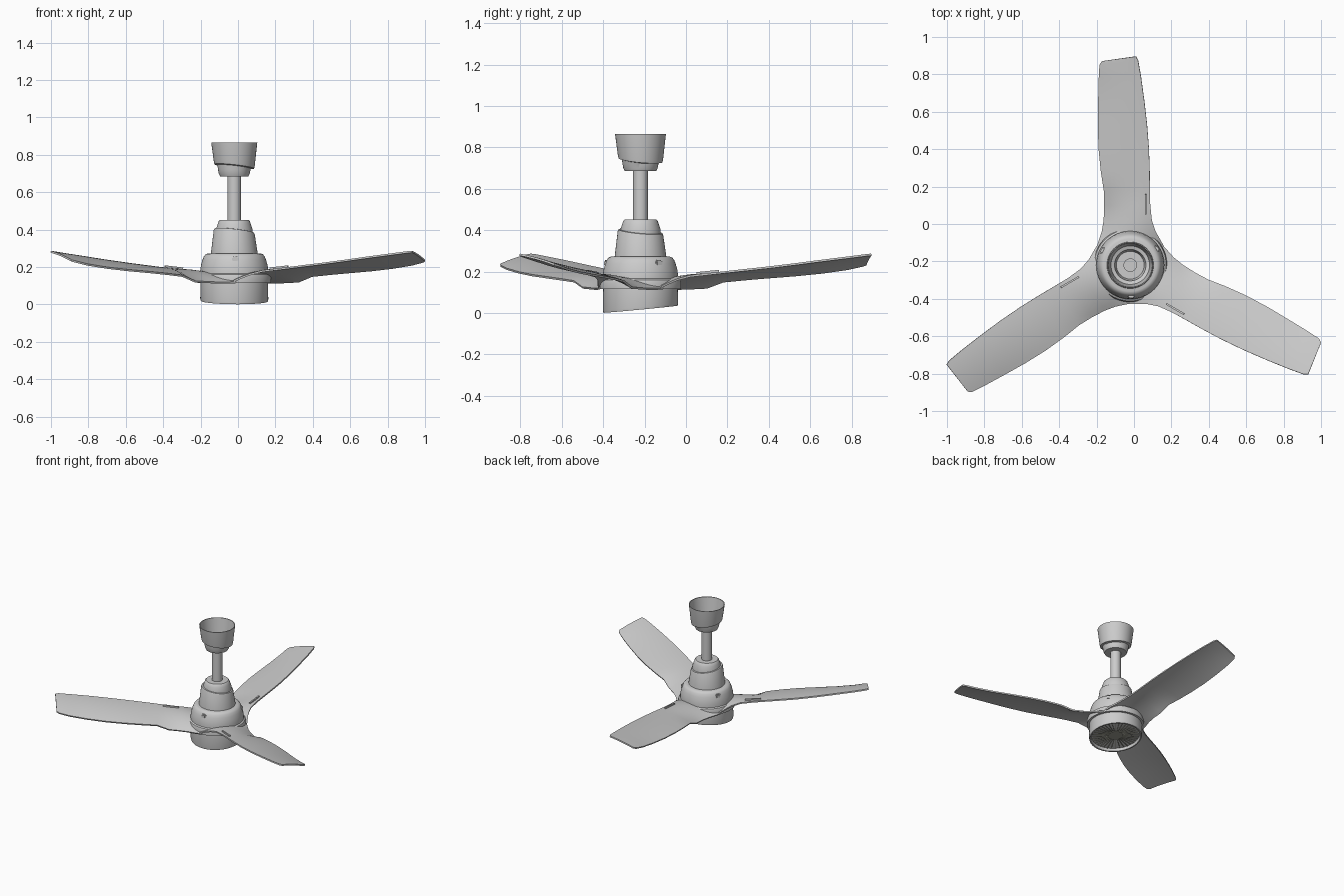
import bpy, bmesh, math
from mathutils import Matrix, Vector

if "Cube" in bpy.data.objects:
    bpy.data.objects.remove(bpy.data.objects["Cube"])

CENTRE = Vector((-0.02, -0.22, 0))


def finish(name, bm, angle=30):
    bmesh.ops.recalc_face_normals(bm, faces=bm.faces)
    mesh = bpy.data.meshes.new(name)
    bm.to_mesh(mesh)
    bm.free()
    ob = bpy.data.objects.new(name, mesh)
    bpy.context.collection.objects.link(ob)
    ob.location = CENTRE
    bpy.ops.object.select_all(action='DESELECT')
    ob.select_set(True)
    bpy.context.view_layer.objects.active = ob
    bpy.ops.object.shade_smooth_by_angle(angle=math.radians(angle))
    return ob


def lathe(name, profile, n=64):
    """Profile points are (radius, z) or (radius, z, x slope, y slope)."""
    bm = bmesh.new()
    rings = []
    for p in profile:
        r, z, sx, sy = (*p, 0, 0)[:4] if len(p) == 2 else p
        if r == 0:
            rings.append([bm.verts.new((0, 0, z))] * n)
            continue
        ring = []
        for i in range(n):
            a = math.tau * i / n
            x, y = r * math.cos(a), r * math.sin(a)
            ring.append(bm.verts.new((x, y, z + sx * x + sy * y)))
        rings.append(ring)
    for lo, hi in zip(rings, rings[1:]):
        for i in range(n):
            j = (i + 1) % n
            quad = dict.fromkeys((lo[i], lo[j], hi[j], hi[i]))
            bm.faces.new(list(quad))
    return finish(name, bm)


def add_box(bm, size, matrix):
    bmesh.ops.create_cube(bm, size=1, matrix=matrix @ Matrix.Diagonal((*size, 1)))


# Ceiling canopy: open, thin-walled, with a slanted lower lip
T = (-0.11, -0.09)
lathe("ceiling_canopy", [
    (0, 0.685), (0.076, 0.685), (0.083, 0.70), (0.087, 0.722),
    (0.09, 0.735, *T), (0.106, 0.738, *T), (0.109, 0.75, *T), (0.123, 0.865),
    (0.118, 0.865), (0.103, 0.752, *T), (0.084, 0.745, *T), (0.074, 0.695), (0, 0.695)])

# Down rod
lathe("down_rod", [(0, 0.42), (0.036, 0.42), (0.036, 0.71), (0, 0.71)], 32)

# Upper cap above the motor
lathe("rod_cap", [
    (0, 0.37), (0.098, 0.37), (0.097, 0.405), (0.088, 0.43),
    (0.083, 0.445), (0.076, 0.452), (0, 0.452)])

# Tapered neck with slanted top edge
lathe("motor_neck", [
    (0, 0.26), (0.126, 0.26), (0.124, 0.28), (0.11, 0.385, *T),
    (0.106, 0.394, *T), (0.095, 0.396, *T), (0, 0.396)])

# Motor housing with rounded shoulder
lathe("motor_housing", [
    (0, 0.13), (0.182, 0.13), (0.182, 0.18), (0.178, 0.21), (0.17, 0.238),
    (0.162, 0.258), (0.152, 0.269), (0.14, 0.273), (0, 0.273)])

# Flange that the blades grow out of
lathe("blade_flange", [
    (0, 0.115), (0.196, 0.115), (0.197, 0.145), (0.192, 0.16), (0.18, 0.167), (0, 0.167)])

# Lower cup, cut off at a slant with a recessed underside
S = (-0.01, 0.095)
lathe("lower_cup", [
    (0, 0.118), (0.18, 0.118), (0.182, 0.03, *S), (0.179, 0.018, *S),
    (0.17, 0.018, *S), (0.166, 0.038, *S), (0, 0.038)])

# Radial grille in the recess
bm = bmesh.new()
shear = Matrix.Identity(4)
shear[2][0], shear[2][1] = S
for i in range(36):
    m = Matrix.Translation((0, 0, 0.036)) @ shear @ Matrix.Rotation(math.tau * i / 36, 4, 'Z')
    add_box(bm, (0.115, 0.004, 0.006), m @ Matrix.Translation((0.105, 0, 0)))
bmesh.ops.create_cone(bm, cap_ends=True, segments=32, radius1=0.05, radius2=0.05, depth=0.008,
                      matrix=Matrix.Translation((0, 0, 0.036)) @ shear)
grille = finish("bottom_grille", bm)
mat = bpy.data.materials.new("grille_tint")
mat.diffuse_color = (0.3, 0.3, 0.25, 1)
mat.use_nodes = True
mat.node_tree.nodes["Principled BSDF"].inputs["Base Color"].default_value = mat.diffuse_color
grille.data.materials.append(mat)

# Small tabs on the housing shoulder
for k in range(3):
    bm = bmesh.new()
    m = Matrix.Rotation(math.radians(-88 + 120 * k), 4, 'Z') @ Matrix.Translation((0.16, 0, 0.24))
    add_box(bm, (0.032, 0.036, 0.03), m)
    bmesh.ops.bevel(bm, geom=bm.edges[:], offset=0.006, segments=2, affect='EDGES')
    finish(f"housing_tab_{k + 1}", bm)

# Blade sections: left x, y, z, then right x, y, z, then camber
SECTIONS = [
    (-0.18, 0.09, 0.118, 0.18, 0.10, 0.125, 0.035),
    (-0.163, 0.14, 0.116, 0.158, 0.14, 0.145, 0.035),
    (-0.15, 0.18, 0.116, 0.135, 0.18, 0.162, 0.03),
    (-0.14, 0.24, 0.118, 0.115, 0.24, 0.178, 0.025),
    (-0.137, 0.32, 0.122, 0.107, 0.32, 0.187, 0.018),
    (-0.14, 0.40, 0.152, 0.105, 0.40, 0.196, 0.008),
    (-0.156, 0.50, 0.162, 0.104, 0.50, 0.207, 0.008),
    (-0.168, 0.62, 0.172, 0.10, 0.62, 0.22, 0.01),
    (-0.172, 0.75, 0.182, 0.09, 0.75, 0.236, 0.01),
    (-0.17, 0.88, 0.195, 0.075, 0.88, 0.253, 0.01),
    (-0.167, 1.0, 0.212, 0.057, 1.01, 0.269, 0.008),
    (-0.163, 1.072, 0.228, 0.042, 1.095, 0.28, 0.006),
    (-0.15, 1.091, 0.234, 0.03, 1.116, 0.282, 0.004),
]
COLS = 10
for k in range(3):
    turn = Matrix.Rotation(math.tau * k / 3, 4, 'Z')
    bm = bmesh.new()
    rows = []
    for s in SECTIONS:
        left, right = Vector(s[:3]), Vector(s[3:6])
        row = []
        for c in range(COLS + 1):
            t = c / COLS
            p = left.lerp(right, t)
            p.z += s[6] * 4 * t * (1 - t)
            row.append(bm.verts.new(turn @ p))
        rows.append(row)
    for a, b in zip(rows, rows[1:]):
        for c in range(COLS):
            bm.faces.new((a[c], a[c + 1], b[c + 1], b[c]))
    blade = finish(f"blade_{k + 1}", bm)
    mod = blade.modifiers.new("thickness", 'SOLIDIFY')
    mod.thickness = 0.01
    mod.offset = 0
    bpy.ops.object.modifier_apply(modifier=mod.name)
    bpy.ops.object.shade_smooth_by_angle(angle=math.radians(35))

    # Short raised rib near the blade root
    bm = bmesh.new()
    m = turn @ Matrix.Translation((0.083, 0.325, 0.195)) @ Matrix.Rotation(0.1, 4, 'X')
    add_box(bm, (0.01, 0.11, 0.016), m)
    finish(f"blade_rib_{k + 1}", bm)
